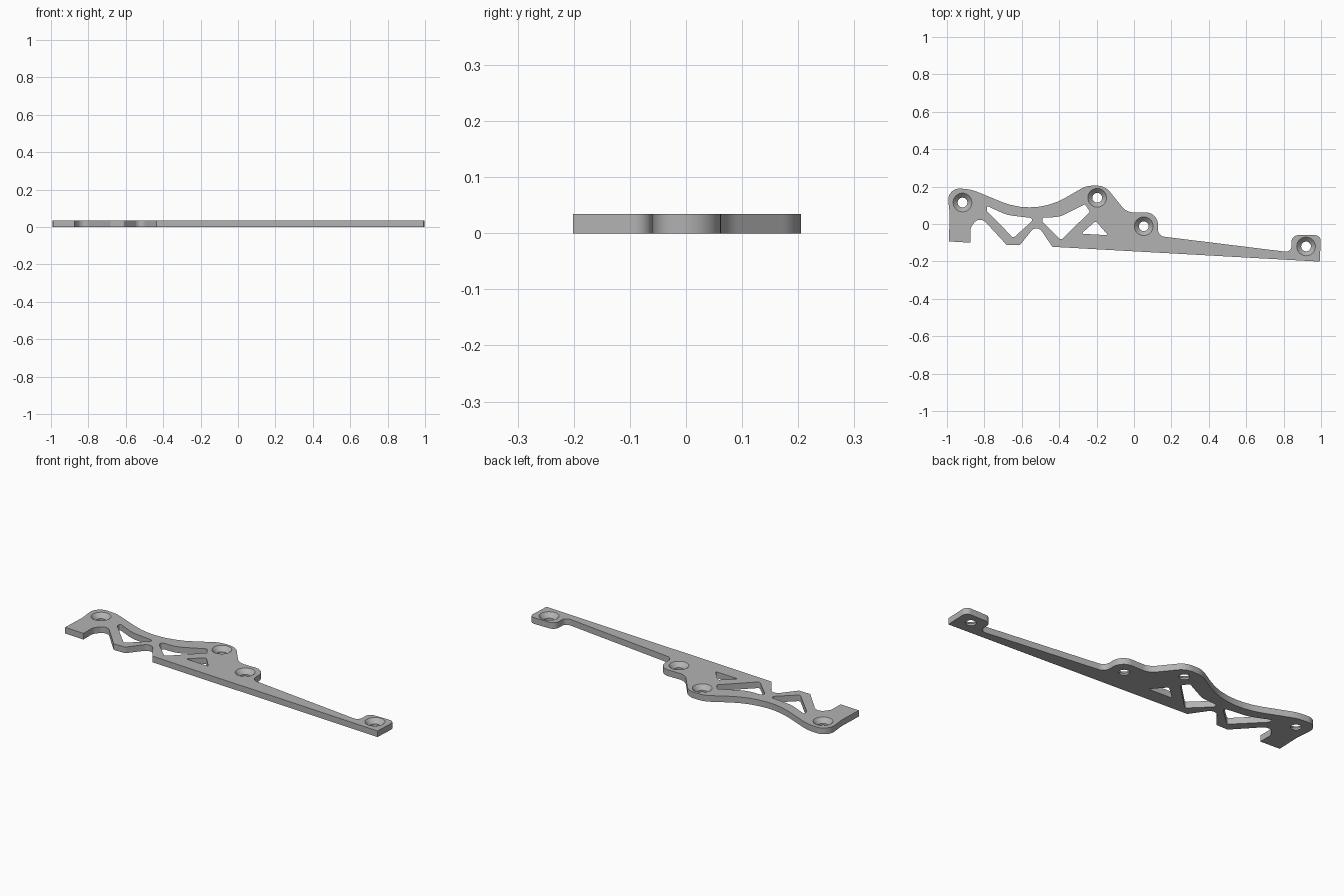
import bpy, bmesh, math
from mathutils import Vector

THICK = 0.034

cube = bpy.data.objects.get("Cube")
if cube:
    bpy.data.objects.remove(cube, do_unlink=True)

grey = bpy.data.materials.new("plain grey")
grey.use_nodes = True
colour = (0.45, 0.45, 0.45, 1)
grey.diffuse_color = colour
grey.node_tree.nodes["Principled BSDF"].inputs["Base Color"].default_value = colour


def rounded(corners):
    """Turn (x, y, radius) corners into a closed path with filleted corners."""
    path = []
    for i, (x, y, r) in enumerate(corners):
        p = Vector((x, y))
        a = (Vector(corners[i - 1][:2]) - p).normalized()
        b = (Vector(corners[(i + 1) % len(corners)][:2]) - p).normalized()
        if r == 0:
            path.append(p)
            continue
        half = a.angle(b) / 2
        centre = p + (a + b).normalized() * (r / math.sin(half))
        start = p + a * (r / math.tan(half)) - centre
        end = p + b * (r / math.tan(half)) - centre
        sweep = math.pi - 2 * half
        if start.x * end.y - start.y * end.x < 0:
            sweep = -sweep
        steps = max(3, int(abs(sweep) / 0.12))
        angle = math.atan2(start.y, start.x)
        for k in range(steps + 1):
            t = angle + sweep * k / steps
            path.append(centre + r * Vector((math.cos(t), math.sin(t))))
    return path


# Outer edge, clockwise from the lower left foot
outline = [
    (-.99, -.093, 0), (-.985, .05, .2), (-1, .195, .06), (-.87, .185, .2),
    (-.53, .045, .39), (-.255, .205, .12), (-.155, .205, .09), (-.04, .062, .08),
    (.128, .062, .065), (.128, -.064, .04), (.842, -.152, .03), (.842, -.06, .035),
    (1, -.06, .03), (.993, -.201, 0), (-.436, -.122, 0), (-.52, 0, .035),
    (-.61, -.113, .01), (-.68, -.113, .01), (-.826, .045, .04), (-.874, -.02, .04),
    (-.874, -.1, 0)]

# Openings between the struts
windows = [
    [(-.787, .097, .005), (-.68, .048, .2), (-.53, .03, .012), (-.645, -.075, .012),
     (-.787, .07, .01)],
    [(-.49, .036, .015), (-.40, .036, .15), (-.262, .105, .006), (-.235, .066, .006),
     (-.39, -.086, .012), (-.49, .012, .015)],
    [(-.282, -.052, .004), (-.205, .016, .01), (-.138, -.06, .004)]]

# Flat bracket with its openings
bm = bmesh.new()
edges = []
for corners in [outline] + windows:
    verts = [bm.verts.new((p.x, p.y, 0)) for p in rounded(corners)]
    edges += [bm.edges.new((verts[i - 1], verts[i])) for i in range(len(verts))]
bmesh.ops.triangle_fill(bm, edges=edges, use_beauty=True, use_dissolve=False)
raised = bmesh.ops.extrude_face_region(bm, geom=bm.faces[:])["geom"]
bmesh.ops.translate(bm, verts=[v for v in raised if isinstance(v, bmesh.types.BMVert)],
                    vec=(0, 0, THICK))
bmesh.ops.recalc_face_normals(bm, faces=bm.faces[:])
mesh = bpy.data.meshes.new("bracket")
bm.to_mesh(mesh)
bm.free()
mesh.materials.append(grey)
bracket = bpy.data.objects.new("bracket", mesh)
bpy.context.collection.objects.link(bracket)

# Countersunk screw holes: revolved cutters
profile = [(.026, -.02), (.026, .01), (.05, THICK), (.05, THICK + .02)]
holes = [(-.917, .115), (-.197, .14), (.052, -.012), (.92, -.12)]
SIDES = 40
bm = bmesh.new()
for x, y in holes:
    rings = []
    for r, z in profile:
        rings.append([bm.verts.new((x + r * math.cos(math.tau * k / SIDES),
                                    y + r * math.sin(math.tau * k / SIDES), z))
                      for k in range(SIDES)])
    for low, high in zip(rings, rings[1:]):
        for k in range(SIDES):
            bm.faces.new((low[k - 1], low[k], high[k], high[k - 1]))
    bm.faces.new(rings[0][::-1])
    bm.faces.new(rings[-1])
bmesh.ops.recalc_face_normals(bm, faces=bm.faces[:])
cut_mesh = bpy.data.meshes.new("hole_cutter")
bm.to_mesh(cut_mesh)
bm.free()
cut_mesh.materials.append(grey)
cutter = bpy.data.objects.new("hole_cutter", cut_mesh)
bpy.context.collection.objects.link(cutter)

bpy.ops.object.select_all(action='DESELECT')
bpy.context.view_layer.objects.active = bracket
bracket.select_set(True)
cut = bracket.modifiers.new("screw_holes", 'BOOLEAN')
cut.operation = 'DIFFERENCE'
cut.solver = 'EXACT'
cut.object = cutter
bpy.ops.object.modifier_apply(modifier=cut.name)
bpy.data.objects.remove(cutter, do_unlink=True)
bpy.ops.object.shade_smooth_by_angle(angle=math.radians(25))
